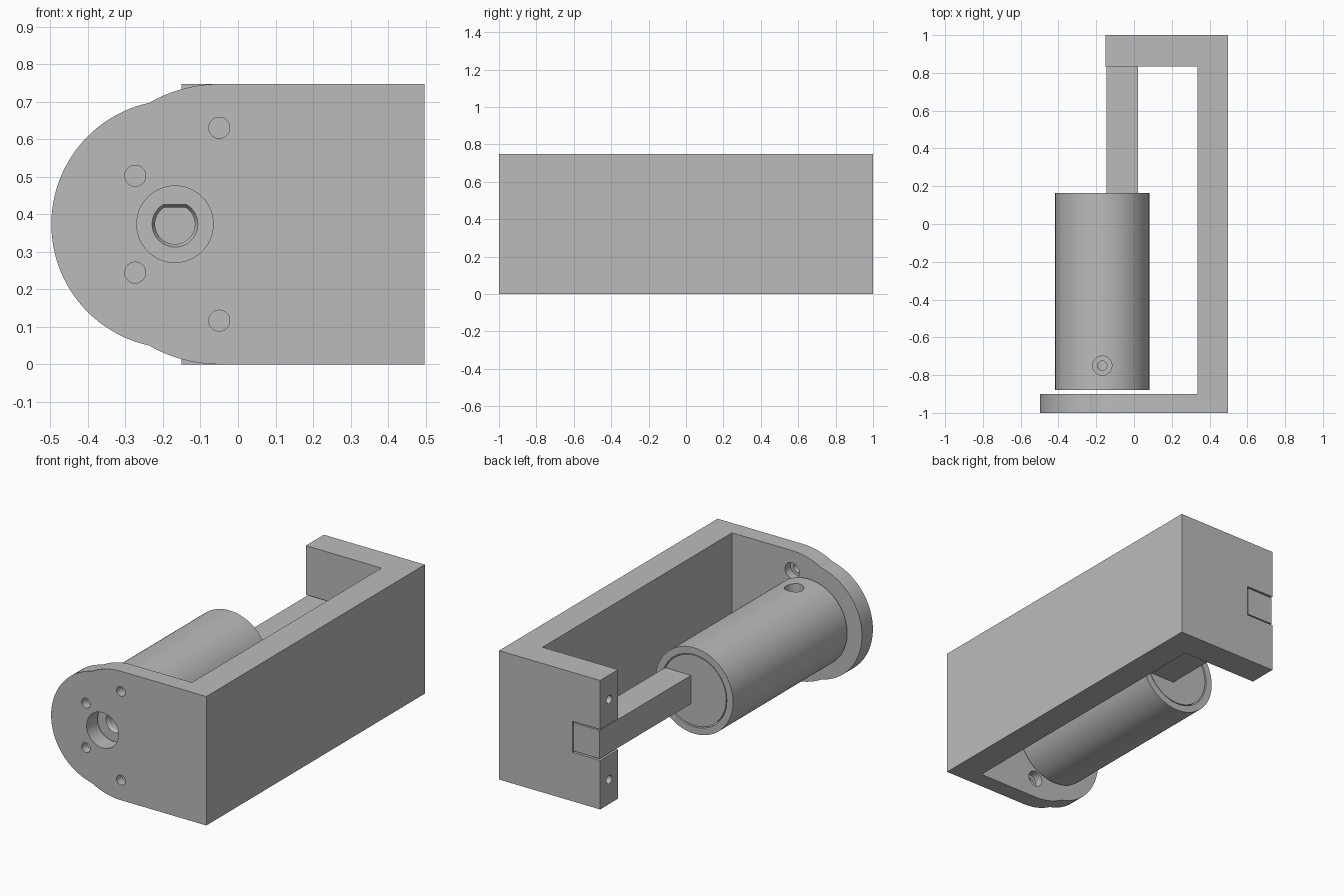
import bpy, bmesh, math
from mathutils import Matrix, Vector

cube = bpy.data.objects.get("Cube")
if cube:
    bpy.data.objects.remove(cube, do_unlink=True)

grey = bpy.data.materials.new("plain grey")
grey.use_nodes = True
GREY = (0.5, 0.5, 0.5, 1)
grey.diffuse_color = GREY
grey.node_tree.nodes["Principled BSDF"].inputs["Base Color"].default_value = GREY

H = 0.747            # bracket height
MID = H / 2          # height of the shaft axis
AX = -0.168          # x of the shaft axis
LEFT, RIGHT = -0.4975, 0.4975


def make(name, bm):
    bmesh.ops.recalc_face_normals(bm, faces=bm.faces)
    mesh = bpy.data.meshes.new(name)
    bm.to_mesh(mesh)
    bm.free()
    mesh.materials.append(grey)
    ob = bpy.data.objects.new(name, mesh)
    bpy.context.collection.objects.link(ob)
    return ob


def loft(name, sections):
    """Closed solid through matching (x, z) outlines, each at its own y."""
    bm = bmesh.new()
    rings = [[bm.verts.new((x, y, z)) for x, z in pts] for pts, y in sections]
    for a, b in zip(rings, rings[1:]):
        for i in range(len(a)):
            j = (i + 1) % len(a)
            bm.faces.new((a[i], a[j], b[j], b[i]))
    bm.faces.new(rings[0])
    bm.faces.new(rings[-1])
    return make(name, bm)


def box(name, x0, x1, y0, y1, z0, z1):
    return loft(name, [([(x0, z0), (x1, z0), (x1, z1), (x0, z1)], y) for y in (y0, y1)])


def rod(name, radius, start, end, sides=48):
    """Cylinder between two points."""
    a, b = Vector(start), Vector(end)
    turn = (b - a).to_track_quat('Z', 'Y').to_matrix().to_4x4()
    bm = bmesh.new()
    bmesh.ops.create_cone(bm, cap_ends=True, segments=sides, radius1=radius, radius2=radius,
                          depth=(b - a).length, matrix=Matrix.Translation((a + b) / 2) @ turn)
    return make(name, bm)


def combine(ob, tool, operation='DIFFERENCE'):
    mod = ob.modifiers.new("cut", 'BOOLEAN')
    mod.operation, mod.solver, mod.object = operation, 'EXACT', tool
    graph = bpy.context.evaluated_depsgraph_get()
    mesh = bpy.data.meshes.new_from_object(ob.evaluated_get(graph))
    ob.modifiers.clear()
    ob.data = mesh
    bpy.data.objects.remove(tool, do_unlink=True)


def arc(cx, radius, a0, a1, n):
    angles = [math.radians(a0 + (a1 - a0) * i / n) for i in range(n + 1)]
    return [(cx + radius * math.cos(a), MID + radius * math.sin(a)) for a in angles]


# Bracket: rounded motor plate made of two overlapping arcs, side wall, rear plate
shoulder = arc(-0.05, MID, 90, 119.5, 10)
nose = arc(LEFT + 0.331, 0.331, 102, 258, 48)
lower = [(x, H - z) for x, z in reversed(shoulder)]
outline = [(RIGHT, 0), (RIGHT, H)] + shoulder + nose + lower
bracket = loft("bracket", [(outline, -1), (outline, -0.9)])
combine(bracket, box("wall", 0.335, RIGHT, -0.95, 1, 0, H), 'UNION')
combine(bracket, box("rear", -0.15, RIGHT, 0.835, 1, 0, H), 'UNION')

# Shaft opening, counterbored screw holes and rear slot
combine(bracket, rod("cut", 0.102, (AX, -1.1, MID), (AX, -0.8, MID), 64))
for x, dz in ((-0.05, 0.257), (-0.274, 0.129)):
    for side in (-1, 1):
        z = MID + side * dz
        combine(bracket, rod("cut", 0.028, (x, -1.1, z), (x, -0.8, z), 32))
        combine(bracket, rod("cut", 0.046, (x, -0.95, z), (x, -0.8, z), 32))
combine(bracket, box("cut", -0.3, 0.027, 0.7, 1.1, MID - 0.09, MID + 0.09))
for side in (-1, 1):
    z = MID + side * 0.232
    combine(bracket, rod("cut", 0.024, (-0.3, 0.917, z), (0.2, 0.917, z), 24))

# Coupling barrel with a chamfered D-shaped bore, rear socket and set screw hole
barrel = rod("coupling_barrel", 0.249, (AX, -0.88, MID), (AX, 0.165, MID), 96)


def d_shape(radius, flat):
    a = math.degrees(math.asin(flat / radius))
    return arc(AX, radius, 180 - a, 360 + a, 40)


wide, narrow = d_shape(0.061, 0.052), d_shape(0.053, 0.045)
combine(barrel, loft("cut", [(wide, -0.9), (wide, -0.88), (narrow, -0.865), (narrow, -0.45)]))
combine(barrel, rod("cut", 0.209, (AX, 0.0, MID), (AX, 0.3, MID), 96))
top = MID + 0.249
combine(barrel, rod("cut", 0.025, (AX, -0.75, MID), (AX, -0.75, top + 0.1), 32))
combine(barrel, rod("cut", 0.051, (AX, -0.75, top - 0.08), (AX, -0.75, top + 0.1), 32))

# Slider: disc seated in the barrel, square bar reaching into the slot
disc = rod("slider_disc", 0.203, (AX, 0.002, MID), (AX, 0.162, MID), 96)
bar = box("slider_bar", -0.146, 0.021, 0.1, 0.998, MID - 0.082, MID + 0.082)

for ob in (bracket, barrel, disc, bar):
    bpy.ops.object.select_all(action='DESELECT')
    ob.select_set(True)
    bpy.context.view_layer.objects.active = ob
    bpy.ops.object.shade_smooth_by_angle(angle=math.radians(25))
